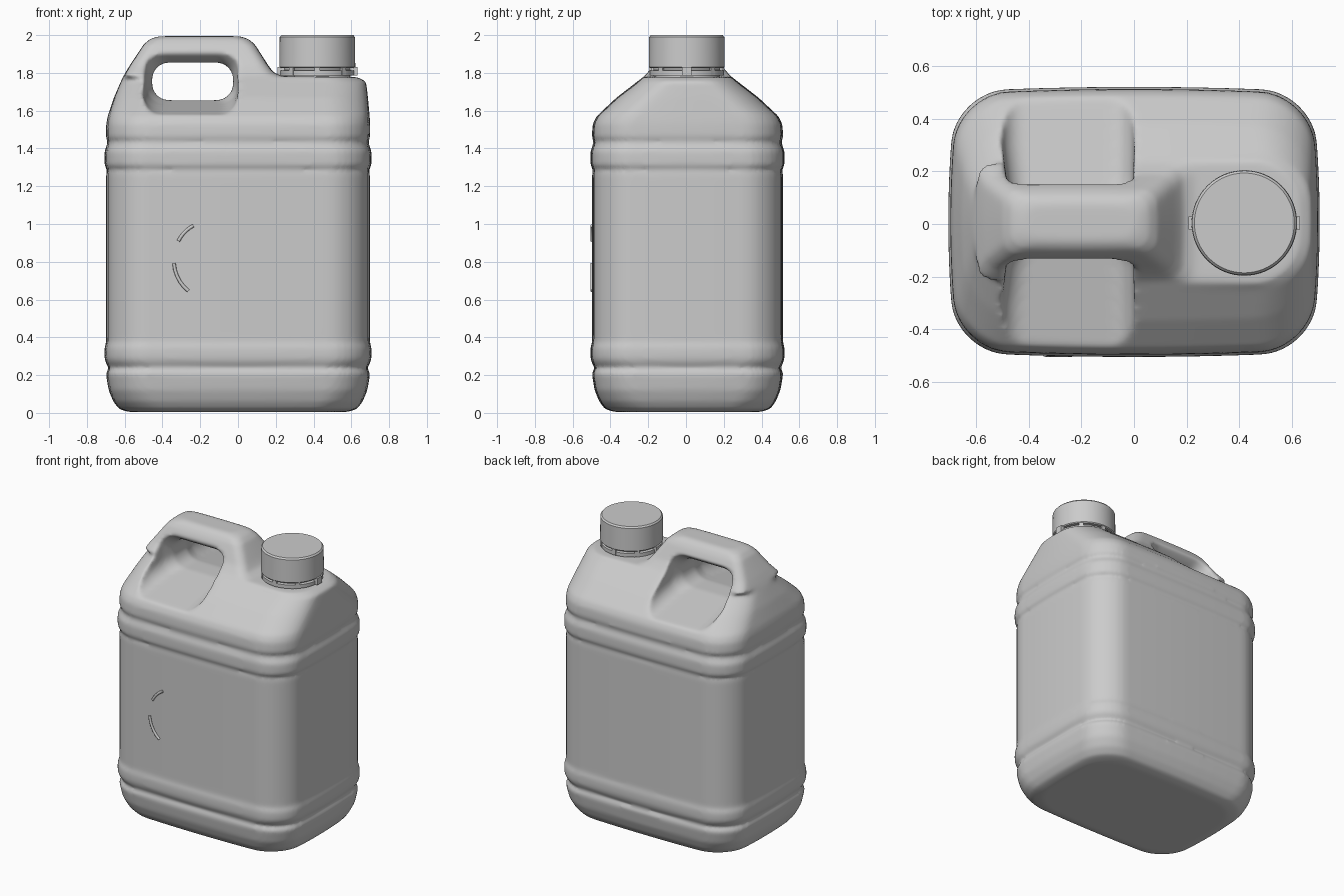
import bpy, bmesh, math

if "Cube" in bpy.data.objects:
    bpy.data.objects.remove(bpy.data.objects["Cube"])

CY = 0.008  # body centre line in y


def rounded_rect(x0, x1, y0, y1, r, bulge=0.0, n=8):
    """Closed outline with rounded corners and slightly bowed sides."""
    cx, cy, hx, hy = (x0 + x1) / 2, (y0 + y1) / 2, (x1 - x0) / 2, (y1 - y0) / 2
    r = min(r, hx * 0.98, hy * 0.98)
    corners = []
    for k, (sx, sy) in enumerate([(1, 1), (-1, 1), (-1, -1), (1, -1)]):
        for i in range(n + 1):
            a = math.pi / 2 * (k + i / n)
            corners.append((sx * (hx - r) + r * math.cos(a), sy * (hy - r) + r * math.sin(a)))
    pts = []
    for i, p in enumerate(corners):
        pts.append(p)
        if i % (n + 1) == n:  # extra points along each straight side
            q = corners[(i + 1) % len(corners)]
            pts += [(p[0] + (q[0] - p[0]) * t / 8, p[1] + (q[1] - p[1]) * t / 8) for t in range(1, 8)]
    out = []
    for x, y in pts:
        u, v = x / hx, y / hy
        out.append((cx + x - bulge * u * v * v, cy + y - bulge * 0.6 * v * u * u))
    return out


def loft(name, rings):
    bm = bmesh.new()
    loops = [[bm.verts.new(p) for p in ring] for ring in rings]
    for a, b in zip(loops, loops[1:]):
        for i in range(len(a)):
            j = (i + 1) % len(a)
            bm.faces.new((a[i], a[j], b[j], b[i]))
    bm.faces.new(loops[0])
    bm.faces.new(loops[-1])
    bmesh.ops.recalc_face_normals(bm, faces=bm.faces)
    me = bpy.data.meshes.new(name)
    bm.to_mesh(me)
    bm.free()
    ob = bpy.data.objects.new(name, me)
    bpy.context.collection.objects.link(ob)
    return ob


def lathe(name, profile, x, y, n=64):
    rings = [[(x + r * math.cos(2 * math.pi * i / n), y + r * math.sin(2 * math.pi * i / n), z)
              for i in range(n)] for r, z in profile]
    ob = loft(name, rings)
    bpy.ops.object.select_all(action='DESELECT')
    bpy.context.view_layer.objects.active = ob
    ob.select_set(True)
    bpy.ops.object.shade_smooth_by_angle(angle=math.radians(40))


# Lower body: rounded foot, then grooves and raised bands as (height, inset)
wall = [(0.005, 0.12), (0.02, 0.07), (0.06, 0.04), (0.12, 0.015), (0.21, 0),
        (0.24, 0.017), (0.265, 0), (0.29, -0.007), (0.345, -0.007), (0.375, 0.002),
        (1.27, 0.002), (1.285, 0.01), (1.31, -0.007), (1.385, -0.007), (1.435, 0.012), (1.46, 0)]
sections = [(z, d - 0.70, 0.70 - d, 0.507 - d, 0.2) for z, d in wall]

# Shoulder, then the narrower handle: height, left x, right x, half depth
top = [(1.53, -0.698, 0.70, 0.502), (1.57, -0.69, 0.697, 0.482), (1.67, -0.657, 0.688, 0.375),
       (1.755, -0.62, 0.678, 0.265), (1.778, -0.609, 0.63, 0.235), (1.783, -0.606, 0.24, 0.23),
       (1.80, -0.597, 0.19, 0.215), (1.84, -0.573, 0.16, 0.182), (1.95, -0.50, 0.09, 0.125),
       (1.98, -0.465, 0.055, 0.10), (1.994, -0.42, 0.01, 0.07)]
sections += [(z, a, b, h, (0.2 if z < 1.7 else 0.17) if z < 1.78 else 0.05) for z, a, b, h in top]
body = loft("canister_body", [
    [(x, y, z) for x, y in rounded_rect(x0, x1, CY - hy, CY + hy, r, 0.03 if z < 1.76 else 0.008)]
    for z, x0, x1, hy, r in sections])

# Grip opening, flaring outward into a scooped pocket on both sides
rings = []
for d in (-0.6, -0.3, -0.16, -0.11, -0.07, 0.07, 0.11, 0.16, 0.3, 0.6):
    t = max(0, abs(d) - 0.07)
    outline = rounded_rect(-0.455 - min(0.04, 0.3 * t) - 0.03 * t, -0.025 + min(0.025, 0.25 * t),
                           1.655 - 0.19 * t, 1.855 + 0.4 * t + 3 * t * t, 0.088)
    rings.append([(x, CY + d, z) for x, z in outline])
cutter = loft("grip_cutter", rings)
cutter.hide_render = True

# Cut, then even out the mesh so all edges melt together like blown plastic
mod = body.modifiers.new("grip", 'BOOLEAN')
mod.operation, mod.solver, mod.object = 'DIFFERENCE', 'EXACT', cutter
mod = body.modifiers.new("remesh", 'REMESH')
mod.mode, mod.voxel_size, mod.use_smooth_shade = 'VOXEL', 0.0125, True
mod = body.modifiers.new("soften", 'SMOOTH')
mod.factor, mod.iterations = 0.5, 8
bpy.context.view_layer.objects.active = body
body.select_set(True)
for name in [m.name for m in body.modifiers]:
    bpy.ops.object.modifier_apply(modifier=name)
bpy.data.objects.remove(cutter)

# Neck, tamper ring and screw cap
PX, PY = 0.42, 0.004
lathe("neck", [(0.175, 1.74), (0.175, 1.85)], PX, PY)
lathe("tamper_ring", [(0.17, 1.785), (0.196, 1.787), (0.196, 1.812), (0.17, 1.815)], PX, PY)
lathe("screw_cap", [(0.17, 1.826), (0.196, 1.826), (0.201, 1.832), (0.199, 1.99), (0.19, 2.0)], PX, PY)

# Small bridges between ring and cap, and two wider locking lugs
for i in range(8):
    a = math.pi / 4 * i
    lug = i % 4 == 0
    bpy.ops.mesh.primitive_cube_add(size=1, location=(PX + 0.192 * math.cos(a), PY + 0.192 * math.sin(a), 1.81),
                                    rotation=(0, 0, a))
    ob = bpy.context.object
    ob.name = "locking_lug" if lug else "cap_bridge"
    ob.scale = (0.04, 0.05, 0.045) if lug else (0.012, 0.03, 0.045)

# Thin raised crescent mark on the front panel, in two broken arcs
for start, end in ((115, 150), (185, 235)):
    cu = bpy.data.curves.new("front_mark", 'CURVE')
    cu.dimensions, cu.bevel_depth, cu.bevel_resolution = '3D', 0.009, 2
    cu.use_fill_caps = True
    sp = cu.splines.new('POLY')
    sp.points.add(5)
    for k, p in enumerate(sp.points):
        a = math.radians(start + (end - start) * k / 5)
        p.co = (-0.16 + 0.18 * math.cos(a), -0.497, 0.81 + 0.2 * math.sin(a), 1)
    bpy.context.collection.objects.link(bpy.data.objects.new("front_mark", cu))
